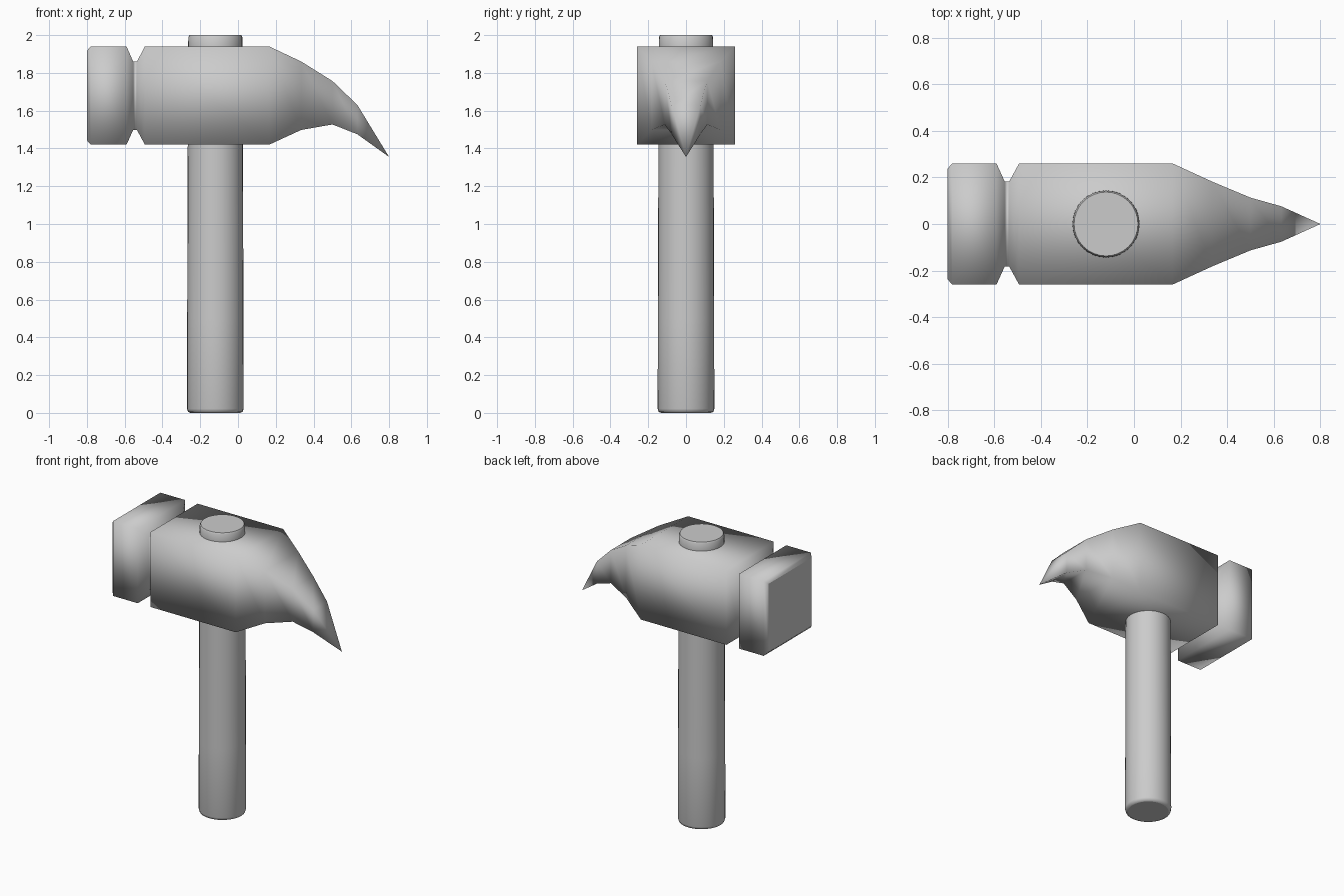
import bpy, bmesh, math

if "Cube" in bpy.data.objects:
    bpy.data.objects.remove(bpy.data.objects["Cube"])


def loft(name, rings, tip=None):
    """Skin a list of equal-length point rings, optionally closing on a tip."""
    bm = bmesh.new()
    loops = [[bm.verts.new(p) for p in ring] for ring in rings]
    n = len(loops[0])
    caps = [bm.faces.new(loops[0])]
    for a, b in zip(loops, loops[1:]):
        for i in range(n):
            j = (i + 1) % n
            bm.faces.new((a[i], a[j], b[j], b[i]))
    if tip:
        t = bm.verts.new(tip)
        for i in range(n):
            bm.faces.new((loops[-1][i], loops[-1][(i + 1) % n], t))
    else:
        caps.append(bm.faces.new(loops[-1]))
    for f in bm.faces:
        f.smooth = f not in caps
    bmesh.ops.recalc_face_normals(bm, faces=bm.faces)
    mesh = bpy.data.meshes.new(name)
    bm.to_mesh(mesh)
    bm.free()
    obj = bpy.data.objects.new(name, mesh)
    bpy.context.collection.objects.link(obj)
    return obj


# Head: rectangular sections (x, half width, bottom z, top z) ending in a curved spike
sections = [
    (-0.80, 0.237, 1.443, 1.917), (-0.78, 0.26, 1.42, 1.94),
    (-0.59, 0.26, 1.42, 1.94), (-0.555, 0.183, 1.498, 1.86),
    (-0.535, 0.183, 1.498, 1.86), (-0.493, 0.26, 1.42, 1.94),
    (0.165, 0.26, 1.42, 1.94), (0.335, 0.182, 1.498, 1.86),
    (0.50, 0.113, 1.527, 1.757), (0.632, 0.076, 1.475, 1.63),
]
head = loft("hammer_head",
            [[(x, -w, lo), (x, w, lo), (x, w, hi), (x, -w, hi)]
             for x, w, lo, hi in sections],
            tip=(0.80, 0, 1.355))

# Handle: round shaft with softened ends, passing through the head
profile = [(0.132, 0.0), (0.145, 0.006), (0.15, 0.022), (0.149, 0.5),
           (0.146, 1.42), (0.144, 1.94), (0.143, 1.99), (0.137, 2.0)]
SIDES = 32
handle = loft("handle",
              [[(-0.12 + r * math.cos(2 * math.pi * i / SIDES),
                 r * math.sin(2 * math.pi * i / SIDES), z) for i in range(SIDES)]
               for r, z in profile])
